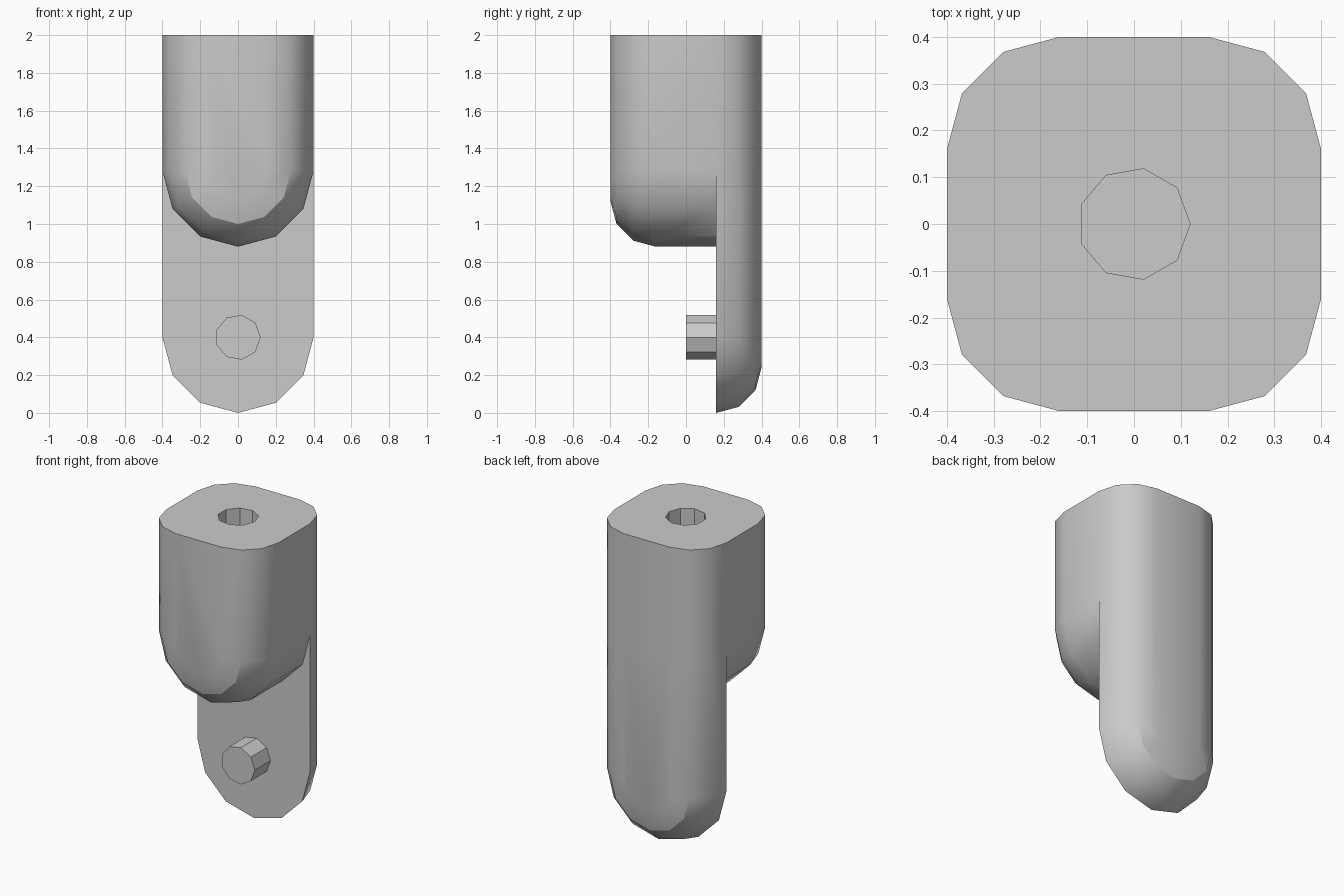
import bpy
import bmesh
from math import sin, cos, pi, radians

cube = bpy.data.objects.get("Cube")
if cube:
    bpy.data.objects.remove(cube, do_unlink=True)

HALF, ROUND, TOP = 0.4, 0.24, 2.0
SPLIT = HALF - ROUND            # plane where the tongue meets the block
BLOCK_Z, TONGUE_Z = 1.28, 0.4   # centres of the two rounded ends
PIN_R, PIN_SIDES, HOLE_DEPTH = 0.12, 9, 0.2

grey = bpy.data.materials.new("plain_grey")
grey.use_nodes = True
colour = (0.6, 0.6, 0.6, 1)
grey.diffuse_color = colour
grey.node_tree.nodes["Principled BSDF"].inputs["Base Color"].default_value = colour


def finish(bm, name):
    bmesh.ops.recalc_face_normals(bm, faces=bm.faces[:])
    mesh = bpy.data.meshes.new(name)
    bm.to_mesh(mesh)
    bm.free()
    mesh.materials.append(grey)
    obj = bpy.data.objects.new(name, mesh)
    bpy.context.collection.objects.link(obj)
    bpy.ops.object.select_all(action='DESELECT')
    obj.select_set(True)
    bpy.context.view_layer.objects.active = obj
    bpy.ops.object.shade_smooth_by_angle(angle=radians(30))
    return obj


def u_ring(bm, y, r, zc):
    """U-shaped outline, open at the top, in the plane of the given y."""
    arc = [(r * cos(i * pi / 6), zc - r * sin(i * pi / 6)) for i in range(7)]
    side = [TOP] if zc == BLOCK_Z else [TOP, BLOCK_Z]
    pts = [(r, z) for z in side] + arc + [(-r, z) for z in reversed(side)]
    return [bm.verts.new((x, y, z)) for x, z in pts]


def shell(bm, direction, zc, extra=()):
    """Lofted shell whose outer edge is rounded off; returns its inner ring."""
    rings = [u_ring(bm, y, HALF, zc) for y in extra]
    for i in range(4):
        a = i * pi / 6
        y = direction * (SPLIT + ROUND * sin(a))
        rings.append(u_ring(bm, y, SPLIT + ROUND * cos(a), zc))
    for r0, r1 in zip(rings, rings[1:]):
        for i in range(len(r0) - 1):
            bm.faces.new((r0[i], r0[i + 1], r1[i + 1], r1[i]))
    bm.faces.new(rings[-1])
    return rings[0]


def circle(bm, place):
    steps = [2 * pi * i / PIN_SIDES for i in range(PIN_SIDES)]
    return [bm.verts.new(place(PIN_R * cos(a), PIN_R * sin(a))) for a in steps]


def tube(bm, start, end):
    """Walls between two circles, closed at the end."""
    for i in range(PIN_SIDES):
        j = (i + 1) % PIN_SIDES
        bm.faces.new((start[i], start[j], end[j], end[i]))
    bm.faces.new(end)


# Block in front, tongue behind, and the flat face of the tongue
bm = bmesh.new()
block = shell(bm, -1, BLOCK_Z, extra=(SPLIT,))
tongue = shell(bm, 1, TONGUE_Z)
bm.faces.new(block[1:-1] + tongue[-3:1:-1])
bmesh.ops.remove_doubles(bm, verts=bm.verts[:], dist=0.0001)

# Tongue face: close the slivers left at its upper corners, if any
bmesh.ops.holes_fill(bm, edges=[e for e in bm.edges if e.is_boundary
                                and max(v.co.z for v in e.verts) < TOP], sides=4)

# Socket in the top, and the top face around it
rim = circle(bm, lambda u, v: (u, v, TOP))
floor = circle(bm, lambda u, v: (u, v, TOP - HOLE_DEPTH))
tube(bm, rim, floor)
top_edges = [e for e in bm.edges if e.is_boundary
             and min(v.co.z for v in e.verts) > TOP - 0.001]
bmesh.ops.triangle_fill(bm, edges=top_edges, use_beauty=True)
finish(bm, "hinge_body")

# Pin on the tongue
bm = bmesh.new()
base = circle(bm, lambda u, v: (u, SPLIT, TONGUE_Z + v))
tip = circle(bm, lambda u, v: (u, 0, TONGUE_Z + v))
tube(bm, base, tip)
finish(bm, "hinge_pin")
